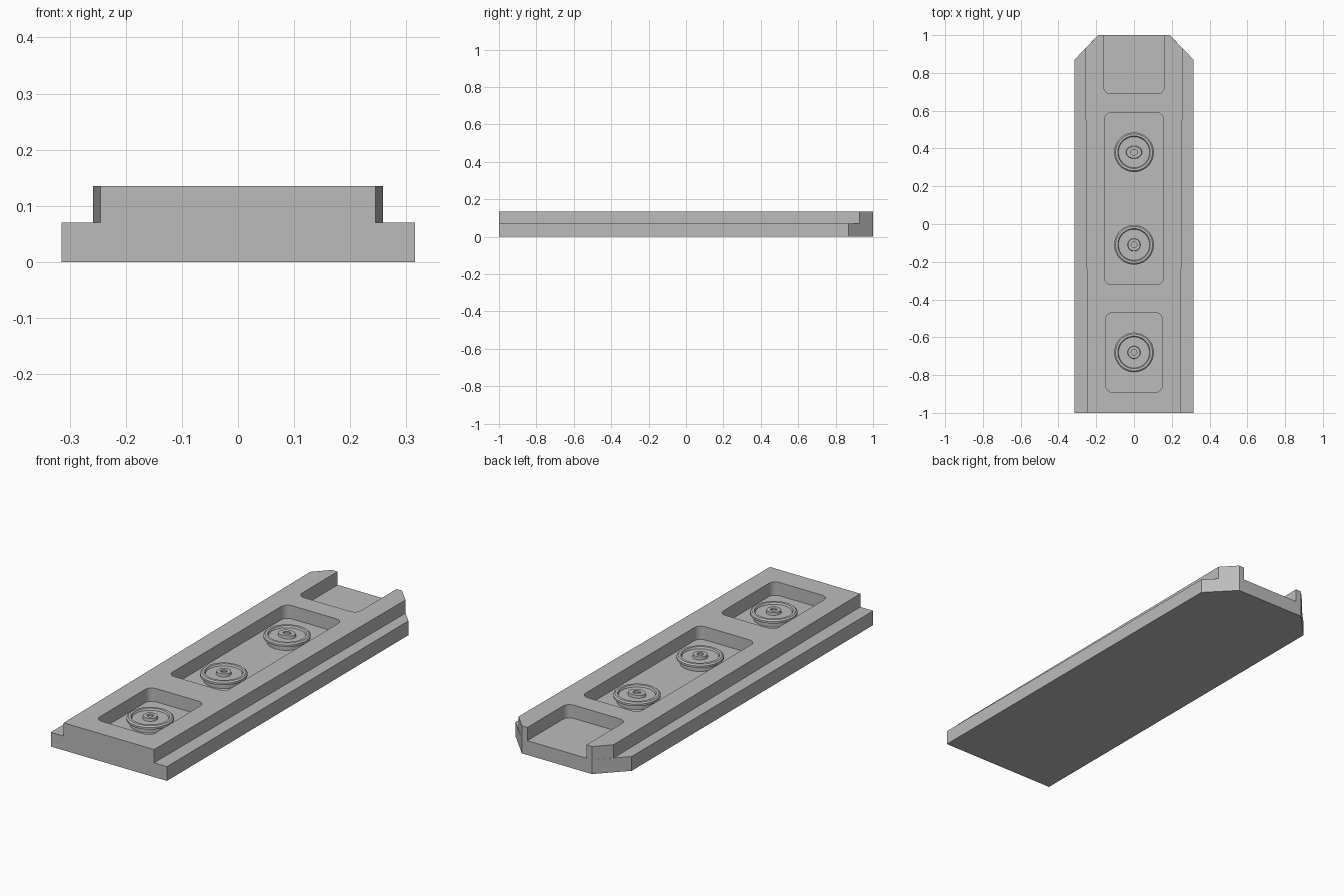
import bpy, bmesh, math

default = bpy.data.objects.get("Cube")
if default:
    bpy.data.objects.remove(default)

grey = bpy.data.materials.new("plain grey")
grey.use_nodes = True
colour = (0.5, 0.5, 0.5, 1)
grey.diffuse_color = colour
grey.node_tree.nodes["Principled BSDF"].inputs["Base Color"].default_value = colour

FLOOR, TOP = 0.07, 0.135


def make_object(name, bm):
    bmesh.ops.recalc_face_normals(bm, faces=bm.faces)
    mesh = bpy.data.meshes.new(name)
    bm.to_mesh(mesh)
    bm.free()
    mesh.materials.append(grey)
    obj = bpy.data.objects.new(name, mesh)
    bpy.context.collection.objects.link(obj)
    return obj


def prism(name, outline, z0, z1):
    bm = bmesh.new()
    face = bm.faces.new([bm.verts.new((x, y, z0)) for x, y in outline])
    top = bmesh.ops.extrude_face_region(bm, geom=[face])["geom"]
    verts = [v for v in top if isinstance(v, bmesh.types.BMVert)]
    bmesh.ops.translate(bm, verts=verts, vec=(0, 0, z1 - z0))
    return make_object(name, bm)


def mirrored(half):
    return half + [(-x, y) for x, y in reversed(half)]


def rounded_rect(half_width, y0, y1, r=0.035, steps=6):
    points = []
    corners = [(half_width - r, y1 - r), (r - half_width, y1 - r),
               (r - half_width, y0 + r), (half_width - r, y0 + r)]
    for i, (cx, cy) in enumerate(corners):
        for s in range(steps + 1):
            a = math.pi / 2 * (i + s / steps)
            points.append((cx + r * math.cos(a), cy + r * math.sin(a)))
    return points


def lathe(name, profile, y, hub_stretch=1.0, segments=48):
    bm = bmesh.new()
    rings = []
    for r, z in profile:
        stretch = hub_stretch if r < 0.05 else 1
        rings.append([bm.verts.new((r * stretch * math.cos(a), y + r * math.sin(a), z))
                      for a in (2 * math.pi * s / segments for s in range(segments))])
    for low, high in zip(rings, rings[1:]):
        for s in range(segments):
            t = (s + 1) % segments
            bm.faces.new((low[s], low[t], high[t], high[s]))
    bm.faces.new(rings[0])
    bm.faces.new(rings[-1])
    return make_object(name, bm)


# Lower slab with clipped back corners
prism("base_slab", mirrored([(0.315, -1), (0.315, 0.87), (0.19, 1)]), 0, FLOOR)

# Raised deck, slightly wider toward the back
deck = prism("raised_deck", mirrored([(0.245, -1), (0.258, 0.928), (0.19, 1)]), FLOOR, TOP)

# Pockets cut through the deck down to the slab, the back one open-ended
pockets = {"front": (0.15, -0.89, -0.47), "middle": (0.155, -0.32, 0.59), "back": (0.16, 0.69, 1.2)}
for label, size in pockets.items():
    cutter = prism(label + "_pocket_cutter", rounded_rect(*size), 0, 0.2)
    cutter.hide_render = True
    cutter.hide_set(True)
    cut = deck.modifiers.new(label + "_pocket", "BOOLEAN")
    cut.operation = "DIFFERENCE"
    cut.solver = "EXACT"
    cut.object = cutter

# Apply the cuts and remove the cutters
bpy.context.view_layer.objects.active = deck
deck.select_set(True)
for label in pockets:
    bpy.ops.object.modifier_apply(modifier=label + "_pocket")
    bpy.data.objects.remove(bpy.data.objects[label + "_pocket_cutter"])

# Round studs: stem, flange, rim, dished top and hub with a small hole
stud = [(0.09, FLOOR), (0.09, 0.092), (0.105, 0.094), (0.105, 0.104), (0.098, 0.110),
        (0.086, 0.110), (0.082, 0.101), (0.034, 0.101), (0.032, 0.114),
        (0.015, 0.114), (0.015, 0.106)]
studs = [lathe("front_stud", stud, -0.68), lathe("middle_stud", stud, -0.11),
         lathe("back_stud", stud, 0.38, 1.25)]

# Smooth the curved walls and keep the edges sharp
bpy.ops.object.select_all(action="DESELECT")
for obj in studs + [deck]:
    obj.select_set(True)
bpy.context.view_layer.objects.active = deck
bpy.ops.object.shade_smooth_by_angle(angle=math.radians(25))
